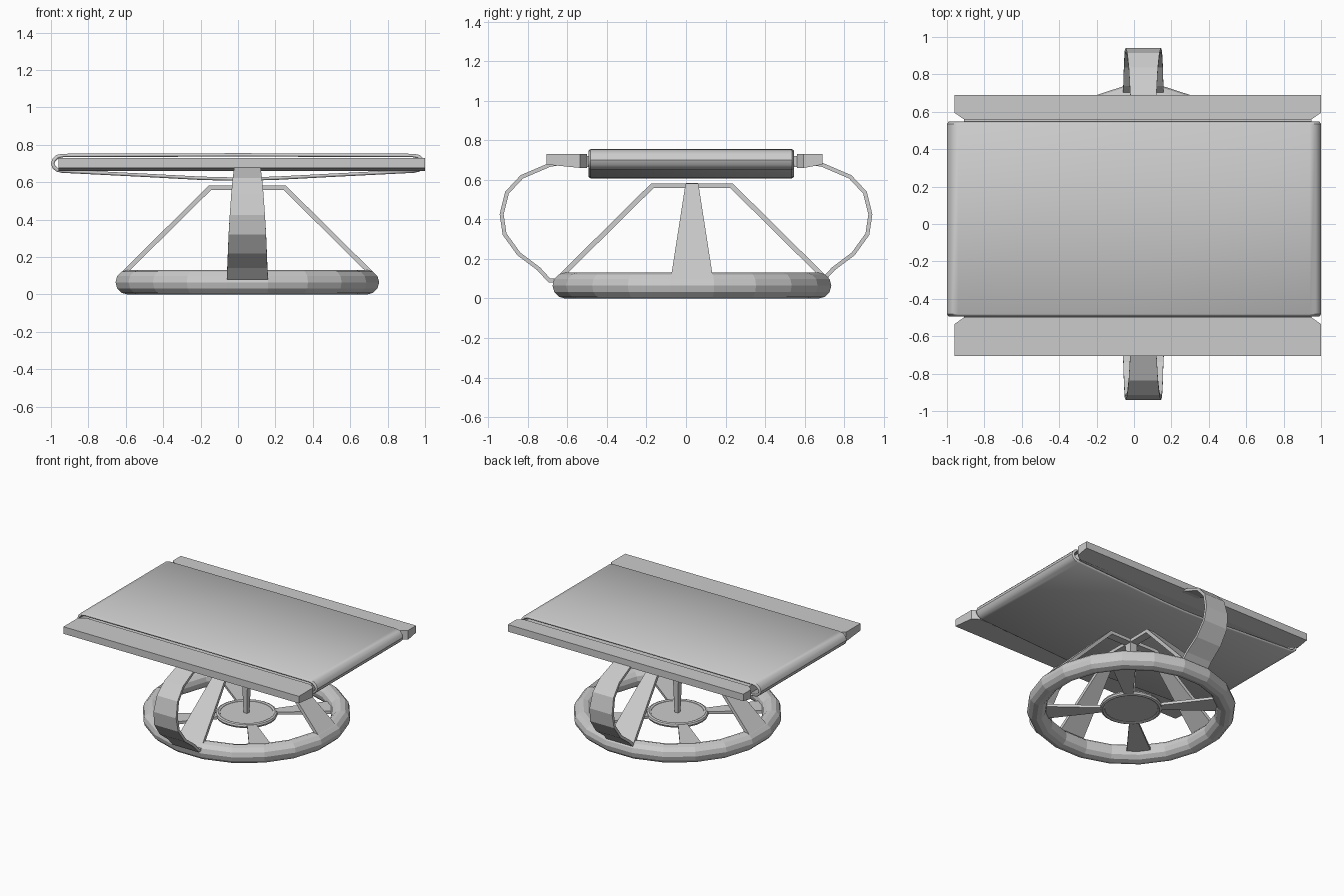
import bpy, bmesh, math
from mathutils import Vector

if "Cube" in bpy.data.objects:
    bpy.data.objects.remove(bpy.data.objects["Cube"])

CX, CY = 0.05, 0.03            # axis of the round base


def add_mesh(name, verts, faces):
    me = bpy.data.meshes.new(name)
    me.from_pydata(verts, [], faces)
    bm = bmesh.new()
    bm.from_mesh(me)
    bmesh.ops.recalc_face_normals(bm, faces=bm.faces)
    bm.to_mesh(me)
    bm.free()
    ob = bpy.data.objects.new(name, me)
    bpy.context.collection.objects.link(ob)
    return ob


def solidify(ob, t, offset=0):
    m = ob.modifiers.new("thickness", 'SOLIDIFY')
    m.thickness, m.offset, m.use_even_offset = t, offset, True


def ribbon(name, path, angle, thick, center=(CX, CY)):
    """Strip along (radius, z, half width) points, turned about the axis."""
    d = Vector((math.cos(angle), math.sin(angle), 0))
    s = Vector((-d.y, d.x, 0))
    verts = []
    for r, z, w in path:
        p = Vector((center[0], center[1], z)) + d * r
        verts += [p + s * w, p - s * w]
    faces = [(2 * i, 2 * i + 1, 2 * i + 3, 2 * i + 2) for i in range(len(path) - 1)]
    ob = add_mesh(name, verts, faces)
    solidify(ob, thick)
    return ob


def prism(name, outline, z0, z1):
    n = len(outline)
    verts = [(x, y, z) for z in (z0, z1) for x, y in outline]
    faces = [tuple(range(n)), tuple(range(n, 2 * n))]
    faces += [(i, (i + 1) % n, n + (i + 1) % n, n + i) for i in range(n)]
    return add_mesh(name, verts, faces)


# Base ring with 20 facets
bpy.ops.mesh.primitive_torus_add(major_segments=20, minor_segments=12, major_radius=0.648,
                                 minor_radius=0.0655, location=(CX, CY, 0.065),
                                 rotation=(0, 0, math.radians(9)))
bpy.context.object.name = "base_ring"

# Hub disc and its rim
bpy.ops.mesh.primitive_cylinder_add(vertices=24, radius=0.195, depth=0.02, location=(CX, CY, 0.065))
bpy.context.object.name = "hub_disc"
bpy.ops.mesh.primitive_torus_add(major_segments=24, minor_segments=8, major_radius=0.195,
                                 minor_radius=0.018, location=(CX, CY, 0.065))
bpy.context.object.name = "hub_rim"

# Square post, narrowing towards the hub
bpy.ops.mesh.primitive_cone_add(vertices=4, radius1=0.02, radius2=0.042, depth=0.52,
                                location=(CX, CY, 0.315), rotation=(0, 0, math.radians(45)))
bpy.context.object.name = "center_post"

# Four bent struts and four flat spokes
for k in range(4):
    a = k * math.pi / 2
    ribbon(f"strut_{k}", [(0, 0.57, 0.03), (0.2, 0.57, 0.032), (0.67, 0.105, 0.105)], a, 0.025)
    ribbon(f"spoke_{k}", [(0.19, 0.065, 0.03), (0.6, 0.065, 0.085)], a + math.pi / 4, 0.02)

# Curved handles at front and back
curve = [(0.655, 0.09, 0.11), (0.69, 0.09, 0.11), (0.745, 0.15, 0.107), (0.845, 0.225, 0.104),
         (0.917, 0.325, 0.1), (0.932, 0.425, 0.094), (0.905, 0.535, 0.086),
         (0.83, 0.615, 0.078), (0.69, 0.675, 0.07), (0.6, 0.69, 0.07)]
ribbon("front_handle", curve, -math.pi / 2, 0.02, (CX, 0))
ribbon("back_handle", curve, math.pi / 2, 0.02, (CX, 0))

# Deck bed, narrower under the belt
prism("deck_bed", [(-0.91, -0.56), (0.95, -0.56), (0.95, 0.58), (-0.91, 0.58)], 0.665, 0.72)


# Side rails with angled inner corners and a sloping underside
def rail(name, y_out, y_in):
    s = 1 if y_out > 0 else -1
    y_mid = y_in + s * 0.035
    ob = prism(name, [(-0.96, y_out), (1.0, y_out), (1.0, y_mid), (0.95, y_in),
                      (-0.91, y_in), (-0.96, y_mid)], 0.66, 0.73)
    for v in ob.data.vertices:
        if v.co.z < 0.7 and abs(v.co.y - y_out) < 0.01:
            v.co.z = 0.677


rail("front_rail", -0.705, -0.5)
rail("back_rail", 0.69, 0.56)

# Belt: closed loop profile with rounded ends, hanging lower in the middle
half = [(0.0, 0.755), (0.94, 0.752), (0.972, 0.745), (0.992, 0.725), (1.0, 0.7),
        (0.992, 0.675), (0.972, 0.657), (0.94, 0.65), (0.5, 0.628), (0.2, 0.612), (0.0, 0.607)]
loop = half + [(-x, z) for x, z in reversed(half[1:-1])]
n = len(loop)
ys = [(-0.494, 0.008), (-0.482, 0.0), (0.535, 0.0), (0.547, 0.008)]   # edges curl inwards
belt_verts = []
for y, inset in ys:
    for x, z in loop:
        belt_verts.append((x - math.copysign(inset, x) * (abs(x) > 0.9), y,
                           z - math.copysign(inset, z - 0.7) * (abs(z - 0.7) > 0.01)))
belt_faces = [(r * n + i, r * n + (i + 1) % n, (r + 1) * n + (i + 1) % n, (r + 1) * n + i)
              for r in range(3) for i in range(n)]
belt = add_mesh("running_belt", belt_verts, belt_faces)
solidify(belt, 0.012, -1)
for p in belt.data.polygons:
    p.use_smooth = True
bpy.ops.object.select_all(action='DESELECT')
belt.select_set(True)
bpy.context.view_layer.objects.active = belt
bpy.ops.object.shade_smooth_by_angle(angle=math.radians(35))
